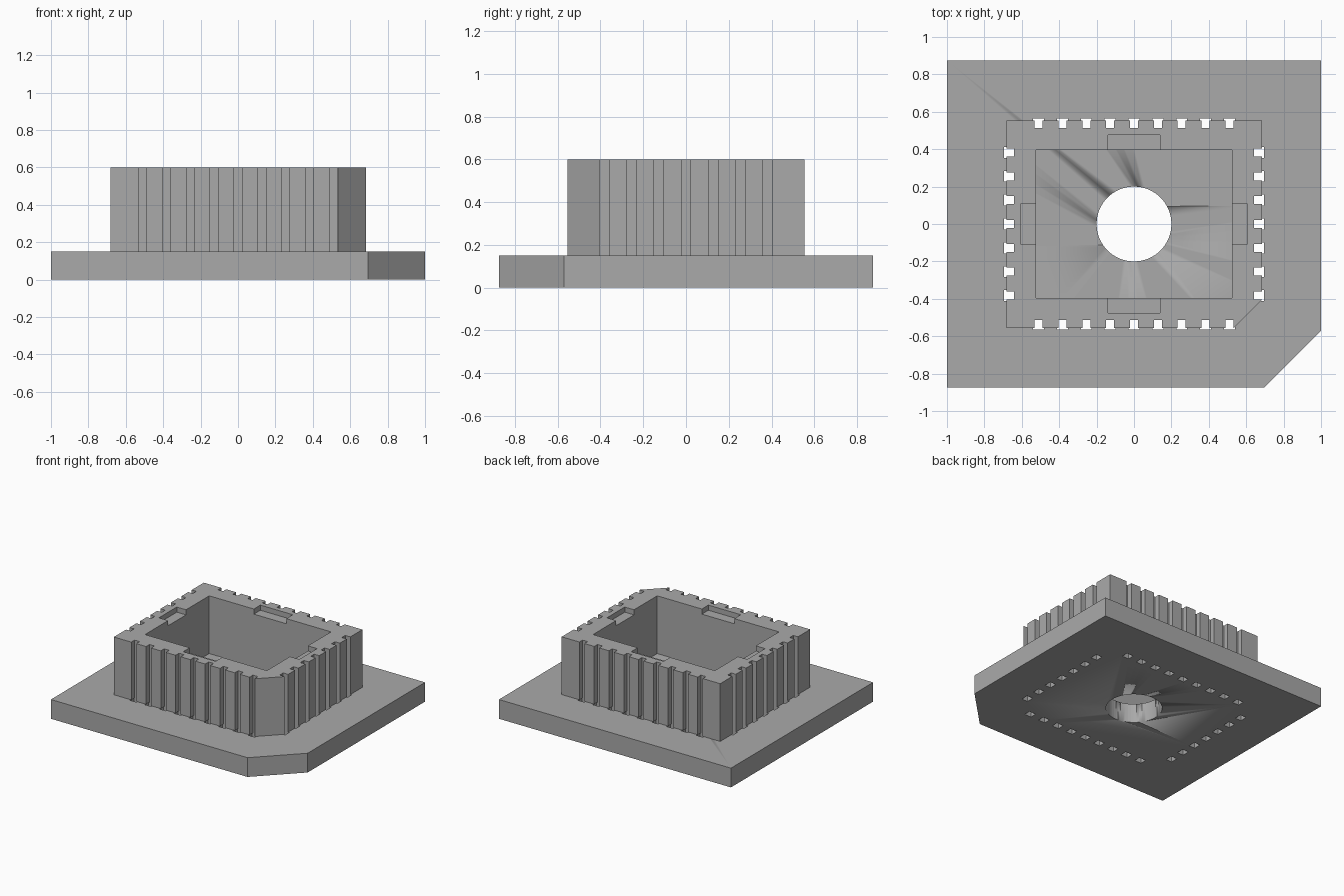
import bpy
import bmesh

cube = bpy.data.objects.get("Cube")
if cube:
    bpy.data.objects.remove(cube, do_unlink=True)

grey = bpy.data.materials.new("plain grey")
grey.use_nodes = True
colour = (0.4, 0.4, 0.4, 1)
grey.diffuse_color = colour
grey.node_tree.nodes["Principled BSDF"].inputs["Base Color"].default_value = colour

BASE_TOP, WALL_TOP = 0.15, 0.6


def prism(name, points, z0, z1):
    """Extrude a flat outline between two heights."""
    bm = bmesh.new()
    face = bm.faces.new([bm.verts.new((x, y, z0)) for x, y in points])
    ext = bmesh.ops.extrude_face_region(bm, geom=[face])
    for v in ext["geom"]:
        if isinstance(v, bmesh.types.BMVert):
            v.co.z = z1
    bmesh.ops.recalc_face_normals(bm, faces=bm.faces)
    mesh = bpy.data.meshes.new(name)
    bm.to_mesh(mesh)
    bm.free()
    mesh.materials.append(grey)
    obj = bpy.data.objects.new(name, mesh)
    bpy.context.collection.objects.link(obj)
    return obj


def clipped_rect(x0, x1, y0, y1, cut):
    """Rectangle with its front left corner cut off."""
    return [(x0, y0), (x1 - cut, y0), (x1, y0 + cut), (x1, y1), (x0, y1)]


def rect(cx, cy, w, d):
    return [(cx + sx * w / 2, cy + sy * d / 2)
            for sx, sy in ((-1, -1), (1, -1), (1, 1), (-1, 1))]


def boxes(name, outlines, z0, z1):
    """Join several separate boxes into one hidden cutter."""
    bm = bmesh.new()
    for outline in outlines:
        part = prism(name, outline, z0, z1)
        bm.from_mesh(part.data)
        mesh = part.data
        bpy.data.objects.remove(part)
        bpy.data.meshes.remove(mesh)
    mesh = bpy.data.meshes.new(name)
    bm.to_mesh(mesh)
    bm.free()
    mesh.materials.append(grey)
    obj = bpy.data.objects.new(name, mesh)
    bpy.context.collection.objects.link(obj)
    return obj


def cut(target, cutter):
    cutter.hide_render = True
    cutter.hide_viewport = True
    mod = target.modifiers.new(cutter.name, "BOOLEAN")
    mod.operation = "DIFFERENCE"
    mod.solver = "EXACT"
    mod.object = cutter


def slot_rows(width, inner, outer):
    """Outlines of slots on all four sides, measured inward and outward from the wall."""
    depth, mid = inner + outer, (outer - inner) / 2
    rows = []
    for side in (-1, 1):
        for i in range(-4, 5):
            rows.append(rect(i * 0.1275, side * (0.553 + mid), width, depth))
        for i in range(-3, 4):
            rows.append(rect(side * (0.682 + mid), i * 0.1275, depth, width))
    return rows


# Base plate and socket wall
base_plate = prism("base_plate", clipped_rect(-1, 1, -0.875, 0.875, 0.305), 0, BASE_TOP)
socket_wall = prism("socket_wall", clipped_rect(-0.682, 0.685, -0.555, 0.553, 0.15),
                    BASE_TOP, WALL_TOP)

# Round hole and pin holes through the base
bpy.ops.mesh.primitive_cylinder_add(vertices=64, radius=0.2, depth=1)
hole_cutter = bpy.context.object
hole_cutter.name = "round_hole_cutter"
hole_cutter.data.materials.append(grey)
cut(base_plate, hole_cutter)
cut(base_plate, boxes("pin_hole_cutter", slot_rows(0.058, 0.04, 0.012), -0.1, 0.3))

# Pocket, shallow finger notches and outer slots of the wall
cut(socket_wall, prism("pocket_cutter", rect(0, 0, 1.05, 0.79), 0, 1))
notches = [rect(0, s * 0.41, 0.28, 0.13) for s in (-1, 1)]
notches += [rect(s * 0.53, 0, 0.15, 0.22) for s in (-1, 1)]
cut(socket_wall, boxes("notch_cutter", notches, WALL_TOP - 0.04, 1))
cut(socket_wall, boxes("slot_cutter", slot_rows(0.043, 0.04, 0.03), 0, 1))

# Smooth bore with crisp edges
bpy.ops.object.select_all(action="DESELECT")
bpy.context.view_layer.objects.active = base_plate
base_plate.select_set(True)
bpy.ops.object.shade_smooth_by_angle()
hole_cutter.data.polygons.foreach_set("use_smooth", [len(p.vertices) == 4 for p in hole_cutter.data.polygons])
